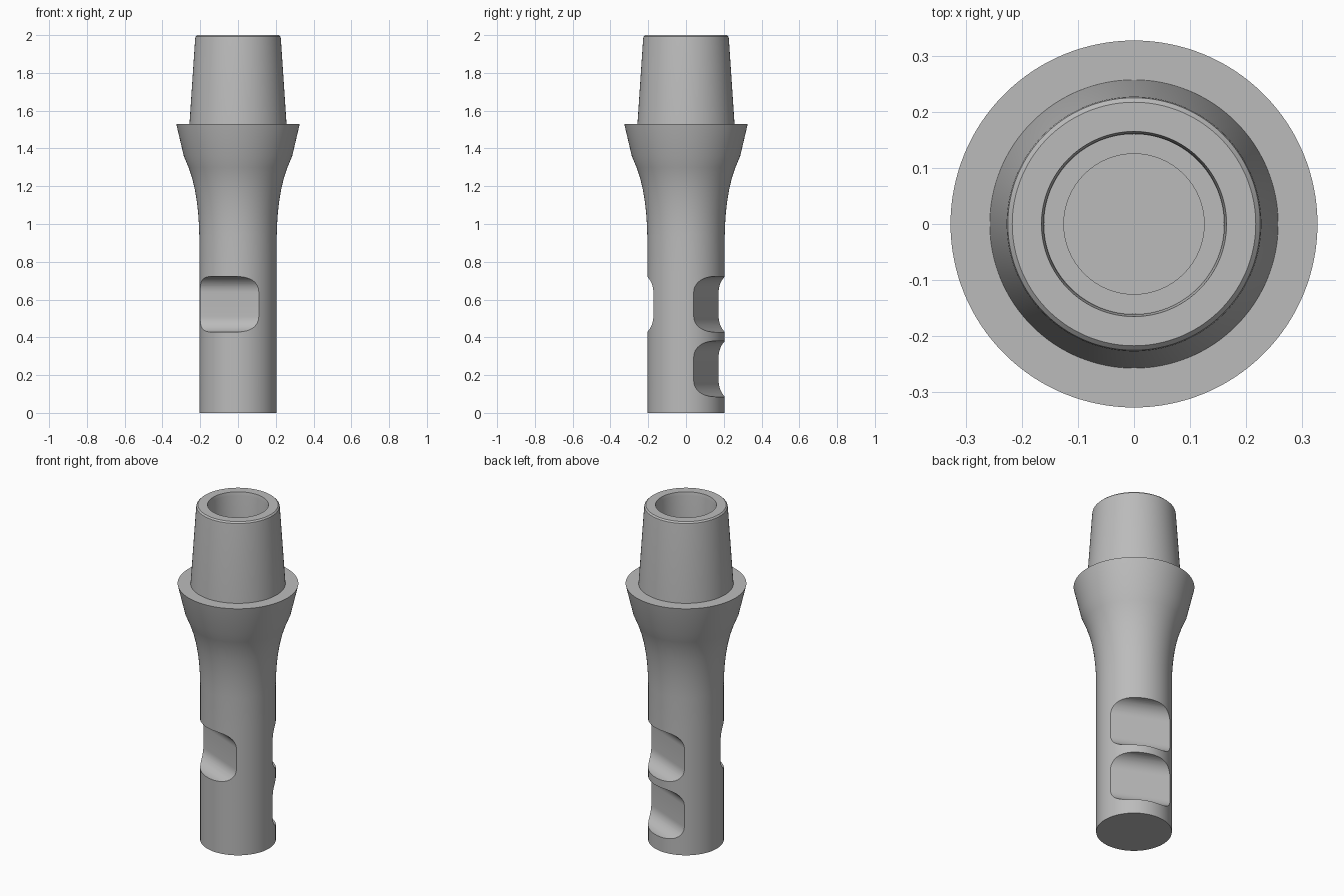
import bpy, bmesh, math
from mathutils import Matrix

if "Cube" in bpy.data.objects:
    bpy.data.objects.remove(bpy.data.objects["Cube"], do_unlink=True)

SEGMENTS = 128

metal = bpy.data.materials.new("plain grey metal")
GREY = (0.5, 0.5, 0.5, 1)
metal.use_nodes = True
metal.diffuse_color = GREY
metal.node_tree.nodes["Principled BSDF"].inputs["Base Color"].default_value = GREY


def make_object(name, bm):
    bmesh.ops.recalc_face_normals(bm, faces=bm.faces)
    mesh = bpy.data.meshes.new(name)
    bm.to_mesh(mesh)
    bm.free()
    mesh.materials.append(metal)
    obj = bpy.data.objects.new(name, mesh)
    bpy.context.collection.objects.link(obj)
    return obj


def lathe(name, profile):
    """Closed solid from (radius, height) points; both ends get a flat cap."""
    bm = bmesh.new()
    rings = []
    for r, z in profile:
        rings.append([bm.verts.new((r * math.cos(a), r * math.sin(a), z))
                      for a in (2 * math.pi * i / SEGMENTS for i in range(SEGMENTS))])
    for low, high in zip(rings, rings[1:]):
        for i in range(SEGMENTS):
            j = (i + 1) % SEGMENTS
            bm.faces.new((low[i], low[j], high[j], high[i]))
    bm.faces.new(rings[0])
    bm.faces.new(rings[-1])
    return make_object(name, bm)


def notch_cutter(z, angle):
    """Horizontal bar with rounded inner corners, set into the shaft side."""
    floor, half, r, steps = 0.116, 0.148, 0.085, 12
    outline = [(0.4, -half)]
    for side in (-1, 1):
        arc = [(floor + r - r * math.sin(t), side * (half - r + r * math.cos(t)))
               for t in (math.pi / 2 * k / steps for k in range(steps + 1))]
        outline += arc if side < 0 else arc[::-1]
    outline.append((0.4, half))
    bm = bmesh.new()
    face = bm.faces.new([bm.verts.new((d, -0.4, h)) for d, h in outline])
    new = bmesh.ops.extrude_face_region(bm, geom=[face])["geom"]
    moved = [v for v in new if isinstance(v, bmesh.types.BMVert)]
    bmesh.ops.translate(bm, verts=moved, vec=(0, 0.8, 0))
    bm.transform(Matrix.Translation((0, 0, z)) @ Matrix.Rotation(angle, 4, "Z"))
    return make_object("notch_cutter", bm)


# Shaft, flared neck, collar, tapered post and stepped bore in one turned profile
shaft = [(0.205, z) for z in (0, 0.06, 0.405, 0.75, 0.94)]
neck = [(0.207, 1.0), (0.211, 1.06), (0.218, 1.12), (0.228, 1.18),
        (0.242, 1.24), (0.262, 1.30), (0.287, 1.36)]
collar = [(0.327, 1.53), (0.257, 1.53)]
post = [(0.227, 1.98), (0.225, 1.992), (0.217, 2.0)]
bore = [(0.165, 2.0), (0.161, 1.98), (0.16, 1.45), (0.125, 1.45), (0.125, 1.1)]
body = lathe("connector_body", shaft + neck + collar + post + bore)

# Two stacked notches on the front, repeated half a turn round on the back
cutters = [notch_cutter(z, math.radians(a))
           for z in (0.233, 0.575) for a in (-113, 67)]
for cutter in cutters:
    mod = body.modifiers.new("notch", "BOOLEAN")
    mod.operation = "DIFFERENCE"
    mod.solver = "EXACT"
    mod.object = cutter
    cutter.hide_render = True

bpy.ops.object.select_all(action="DESELECT")
body.select_set(True)
bpy.context.view_layer.objects.active = body
for mod in list(body.modifiers):
    bpy.ops.object.modifier_apply(modifier=mod.name)
for cutter in cutters:
    bpy.data.objects.remove(cutter, do_unlink=True)

bpy.ops.object.shade_smooth_by_angle(angle=math.radians(25))
